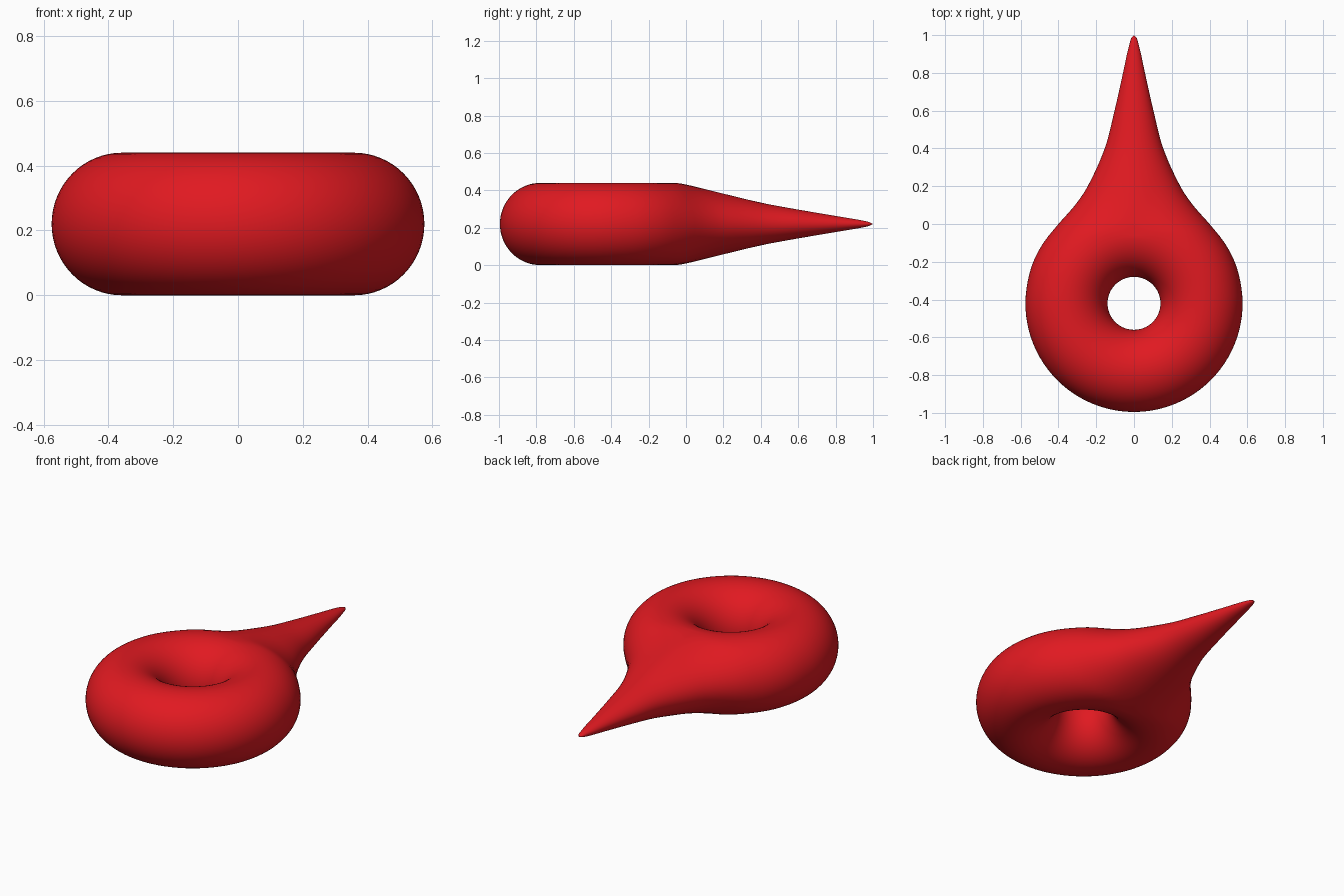
import bpy, bmesh, math

if "Cube" in bpy.data.objects:
    bpy.data.objects.remove(bpy.data.objects["Cube"])

CY, CZ = -0.42, 0.22        # ring centre
CREST, TUBE = 0.3575, 0.2175  # crest circle and tube radius

# half width of the top outline and half height of the side outline, along y
WIDTH = [(-0.42, .575), (-0.3, .562), (-0.2, .533), (-0.1, .48), (0, .40), (.1, .312), (.2, .245),
         (.4, .155), (.6, .103), (.8, .058), (.9, .037), (.96, .022), (.985, .014), (1, 0)]
HEIGHT = [(-0.42, .22), (-0.1, .22), (-.04, .219), (0, .212), (.2, .164), (.4, .114), (.6, .077),
          (.8, .043), (.92, .023), (.98, .01), (1, 0)]


def curve(pts, y):
    """Smooth Hermite interpolation through a list of (y, value)."""
    y = min(max(y, pts[0][0]), pts[-1][0])
    i = 0
    while i < len(pts) - 2 and y > pts[i + 1][0]:
        i += 1

    def slope(k):
        if k == 0:
            return 0
        a, b = pts[k - 1], pts[min(k + 1, len(pts) - 1)]
        return (b[1] - a[1]) / (b[0] - a[0])
    (y0, v0), (y1, v1) = pts[i], pts[i + 1]
    d = y1 - y0
    t = (y - y0) / d
    return ((2*t**3 - 3*t**2 + 1) * v0 + (t**3 - 2*t**2 + t) * d * slope(i)
            + (3*t**2 - 2*t**3) * v1 + (t**3 - t**2) * d * slope(i + 1))


def section(ox, oy, segs=64):
    """Tube cross-section running from the hole to outline point (ox, oy)."""
    reach = math.hypot(ox, oy - CY)
    ux, uy = ox / reach, (oy - CY) / reach
    out = []
    for j in range(segs):
        phi = 2 * math.pi * j / segs
        c, s = math.cos(phi), math.sin(phi)
        r = CREST + c * (reach - CREST if c > 0 else TUBE)
        x, y = ux * r, CY + uy * r
        z = 0.22 * s
        if c > 0 and y > CREST + CY:
            # tail: blend from round tube to elliptical slices across y
            k = min((y - CREST - CY) / 0.45, 1)
            k = k * k * (3 - 2 * k)
            w = max(curve(WIDTH, y), 1e-4)
            e = (1 - k) * c * c + k * min((x / w) ** 2, 1)
            z = math.copysign(curve(HEIGHT, y) * math.sqrt(max(1 - e, 0)), s)
            if j == 0:
                z = 0
        out.append((x, y, CZ + z))
    return out


# teardrop outline: round front half, then up one side to the tip and mirrored
N = 56
side = [CY + 1.42 * math.sin(math.pi / 2 * i / N) for i in range(N + 1)]
right = [(curve(WIDTH, y), y) for y in side[:-1]] + [(0, 1)]
left = [(-x, y) for x, y in reversed(right[:-1])]
front = [(0.575 * math.cos(a), CY + 0.575 * math.sin(a))
         for a in (math.pi + math.pi * i / 48 for i in range(1, 48))]

# teardrop ring with a pointed tail
bm = bmesh.new()
rings = [[bm.verts.new(p) for p in section(*o)] for o in right + left + front]
for a, b in zip(rings, rings[1:] + rings[:1]):
    for j in range(len(a)):
        k = (j + 1) % len(a)
        bm.faces.new((a[j], b[j], b[k], a[k]))
bmesh.ops.remove_doubles(bm, verts=bm.verts, dist=1e-5)
bmesh.ops.recalc_face_normals(bm, faces=bm.faces)
for f in bm.faces:
    f.smooth = True
mesh = bpy.data.meshes.new("teardrop_ring")
bm.to_mesh(mesh)
bm.free()
obj = bpy.data.objects.new("teardrop_ring", mesh)
bpy.context.collection.objects.link(obj)

red = bpy.data.materials.new("red")
red.diffuse_color = (0.75, 0.01, 0.015, 1)
red.use_nodes = True
red.node_tree.nodes["Principled BSDF"].inputs["Base Color"].default_value = red.diffuse_color
mesh.materials.append(red)
